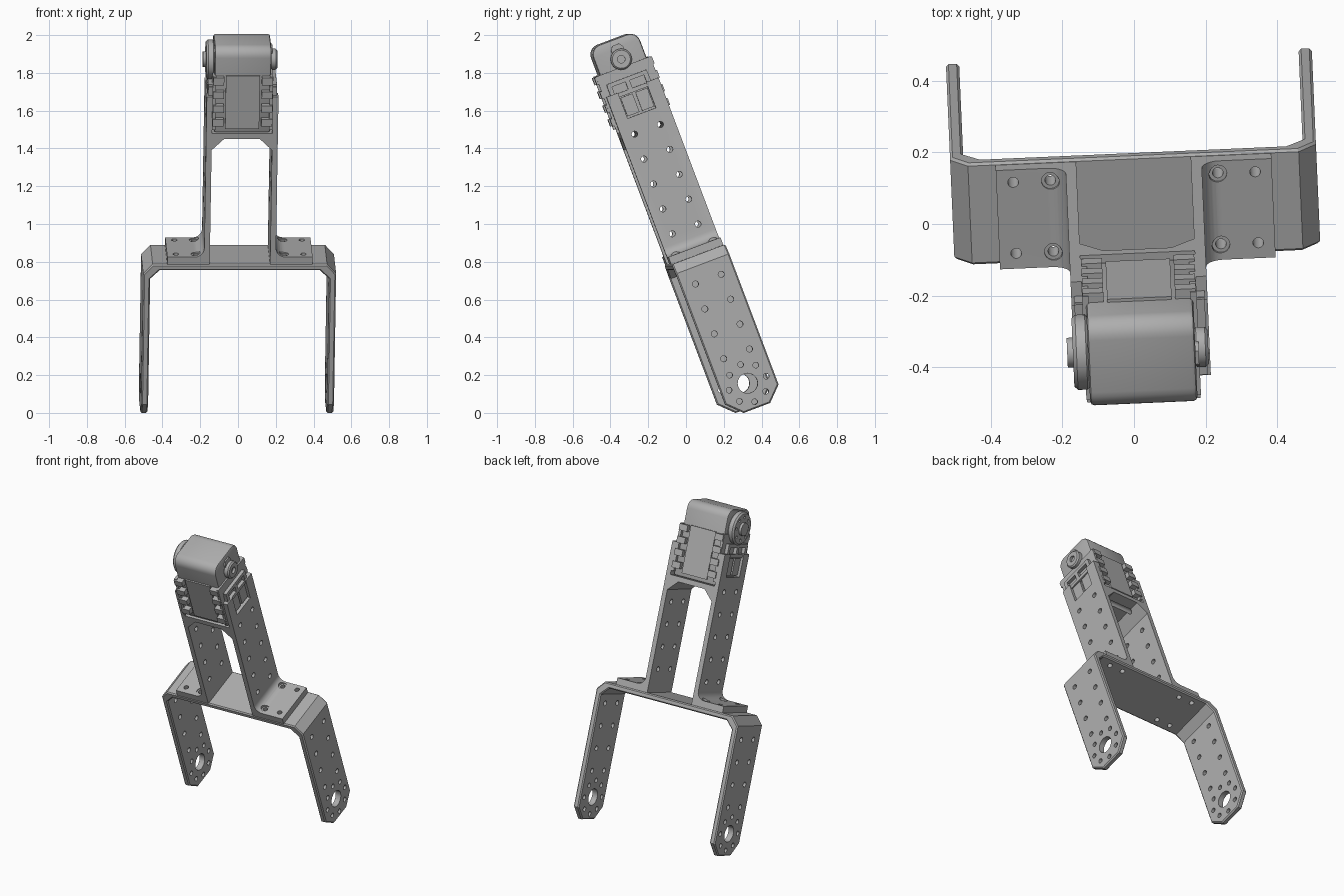
import bpy
import bmesh
from math import radians, sin, cos, pi
from mathutils import Matrix, Vector

old = bpy.data.objects.get("Cube")
if old:
    bpy.data.objects.remove(old, do_unlink=True)

grey = bpy.data.materials.new("plain grey")
grey.use_nodes = True
COLOR = (0.42, 0.42, 0.42, 1)
grey.diffuse_color = COLOR
grey.node_tree.nodes["Principled BSDF"].inputs["Base Color"].default_value = COLOR

parts = []
V0, V1 = -0.165, 0.138      # depth of both brackets
VC = (V0 + V1) / 2
AXIS = (-0.02, 0.94)        # servo shaft (depth, height)


def finish(name, bm, keep=True):
    bmesh.ops.recalc_face_normals(bm, faces=bm.faces)
    mesh = bpy.data.meshes.new(name)
    bm.to_mesh(mesh)
    bm.free()
    mesh.materials.append(grey)
    ob = bpy.data.objects.new(name, mesh)
    bpy.context.scene.collection.objects.link(ob)
    if keep:
        parts.append(ob)
    return ob


def prism(name, pts, axis, lo, hi, keep=True):
    """Extrude a closed outline along x (outline in y, z) or y (outline in x, z)."""
    bm = bmesh.new()
    place = (lambda p, t: (t, p[0], p[1])) if axis == "x" else (lambda p, t: (p[0], t, p[1]))
    face = bm.faces.new([bm.verts.new(place(p, lo)) for p in pts])
    ext = bmesh.ops.extrude_face_region(bm, geom=[face])
    move = Vector(place((0, 0), hi - lo))
    bmesh.ops.translate(bm, vec=move, verts=[g for g in ext["geom"] if isinstance(g, bmesh.types.BMVert)])
    return finish(name, bm, keep)


def box(name, x, y, z, keep=True):
    return prism(name, [(x[0], z[0]), (x[1], z[0]), (x[1], z[1]), (x[0], z[1])], "y", *y, keep)


def cylinders(name, axis, spots, keep=True, sides=20):
    """Each spot is (centre a, centre b, radius, low, high) along axis x or z."""
    bm = bmesh.new()
    for a, b, r, lo, hi in spots:
        mid = (lo + hi) / 2
        m = Matrix.Translation((mid, a, b)) @ Matrix.Rotation(pi / 2, 4, "Y") if axis == "x" \
            else Matrix.Translation((a, b, mid))
        bmesh.ops.create_cone(bm, cap_ends=True, segments=sides, radius1=r, radius2=r,
                              depth=hi - lo, matrix=m)
    return finish(name, bm, keep)


def apply(ob, kind, **settings):
    mod = ob.modifiers.new(kind, kind)
    for key, value in settings.items():
        setattr(mod, key, value)
    bpy.context.view_layer.objects.active = ob
    bpy.ops.object.modifier_apply(modifier=mod.name)


def cut(ob, cutter, operation="DIFFERENCE"):
    apply(ob, "BOOLEAN", object=cutter, operation=operation, solver="EXACT")
    bpy.data.objects.remove(cutter, do_unlink=True)


def bevel(ob, width, segments=1, angle=60):
    apply(ob, "BEVEL", width=width, segments=segments, limit_method="ANGLE", angle_limit=radians(angle))


def mirrored(half):
    return half + [(-x, z) for x, z in reversed(half)]


# Lower fork: a wide bar with two legs
TIP = -1.036
outer = [(0.511, TIP - 0.1), (0.511, -0.22), (0.462, -0.167)]
inner = [(0.425, -0.202), (0.474, -0.25), (0.474, TIP - 0.1)]
outline = mirrored(outer) + [(-x, z) for x, z in reversed(inner)] + inner
fork = prism("lower_fork", outline, "y", V0, V1)
tip_shape = [(V0 - 0.1, 0), (V0 - 0.1, -0.8), (V0, -0.8), (V0, -0.96), (VC - 0.075, TIP), (VC + 0.075, TIP),
             (V1, -0.96), (V1, -0.8), (V1 + 0.1, -0.8), (V1 + 0.1, 0)]
cut(fork, prism("tip_cutter", tip_shape, "x", -0.7, 0.7, False), "INTERSECT")
bevel(fork, 0.01)

HUB = -0.896
leg_holes = [(VC, HUB, 0.053, -0.7, 0.7)]
for row in range(4):
    leg_holes += [(VC + s * 0.073, -0.307 - row * 0.141, 0.016, -0.7, 0.7) for s in (-1, 1)]
for i in range(8):
    a = i * pi / 4
    leg_holes.append((VC + 0.105 * cos(a), HUB + 0.105 * sin(a), 0.015, -0.7, 0.7))
cut(fork, cylinders("leg_drill", "x", leg_holes, False))

# Upper bracket: flanges, filleted arms and a cross plate with gussets
fillet = [(0.24 - 0.05 * sin(i * pi / 12), -0.075 - 0.05 * cos(i * pi / 12)) for i in range(7)]
half = [(0.16, -0.167), (0.385, -0.167), (0.385, -0.125)] + fillet + [(0.19, 0.78), (0.16, 0.78), (0.16, 0.575)]
arch = [(-0.16, 0.48), (-0.095, 0.543), (0.095, 0.543), (0.16, 0.48)]
bracket = prism("upper_bracket", mirrored(half) + arch, "y", V0, V1 - 0.008)
for s in (-1, 1):
    cut(bracket, box("notch_cutter", sorted((s * 0.155, s * 0.3)), (-0.1, 0.06), (0.635, 0.9), False))
arm_holes = [(VC - 0.008 + s * 0.073, -0.02 + row * 0.141, 0.016, -0.5, 0.5)
             for row in range(5) for s in (-1, 1)]
cut(bracket, cylinders("arm_drill", "x", arm_holes, False))
bore = [(s * 0.234, VC + t * 0.106, 0.025, -0.13, -0.04) for s in (-1, 1) for t in (-1, 1)]
cut(bracket, cylinders("counterbore", "z", bore, False))
bar_holes = [(s * x, VC + t * 0.106, 0.015, -0.3, -0.05)
             for x in (0.234, 0.338) for s in (-1, 1) for t in (-1, 1)]
for ob in (bracket, fork):
    cut(ob, cylinders("flange_drill", "z", bar_holes, False))

# Servo body with rounded top
F, B, TOP, R = -0.155, 0.11, 1.052, 0.055
arc = [(cos(i * pi / 12), sin(i * pi / 12)) for i in range(7)]
profile = [(F, 0.575), (B, 0.575)]
profile += [(B - R + R * c, TOP - R + R * s) for c, s in arc]
profile += [(F + R - R * c, TOP - R + R * s) for c, s in reversed(arc)]
body = prism("servo_body", profile, "x", -0.15, 0.15)
bevel(body, 0.012, 2)
box("servo_front_panel", (-0.09, 0.09), (F - 0.009, F + 0.01), (0.6, 0.9))
box("servo_back_panel", (-0.09, 0.09), (B - 0.01, B + 0.009), (0.6, 0.9))

# Mounting clips along the servo edges
for s, side in ((-1, "right"), (1, "left")):
    box(f"{side}_servo_rail", sorted((s * 0.142, s * 0.16)), (-0.178, 0.13), (0.6, 0.9))
    for i in range(4):
        z = 0.642 + i * 0.078
        for face, y in (("front", (-0.188, -0.15)), ("back", (0.105, 0.138))):
            box(f"{side}_{face}_clip", sorted((s * 0.1, s * 0.158)), y, (z - 0.02, z + 0.02))
    # Window frame above each arm
    for z in (0.765, 0.83):
        box(f"{side}_frame_bar", sorted((s * 0.15, s * 0.182)), (-0.14, 0.085), (z - 0.01, z + 0.012))
    for y in (-0.13, -0.03, 0.075):
        box(f"{side}_frame_post", sorted((s * 0.15, s * 0.182)), (y - 0.012, y + 0.012), (0.77, 0.83))
    for y in (-0.062, 0.022):
        box(f"{side}_notch_pad", sorted((s * 0.15, s * 0.176)), (y - 0.034, y + 0.034), (0.645, 0.75))

# Output horn on the right
horn = cylinders("output_horn", "x", [(*AXIS, 0.105, -0.192, -0.145)], sides=40)
bevel(horn, 0.01)
cylinders("horn_hub", "x", [(*AXIS, 0.042, -0.208, -0.185)], sides=24)
screws = [(AXIS[0] + 0.072 * cos(i * pi / 4), AXIS[1] + 0.072 * sin(i * pi / 4), 0.009, -0.21, -0.18)
          for i in range(8)]
cut(horn, cylinders("horn_drill", "x", screws, False, 12))

# Idler boss and its raised strip on the left
c = AXIS[0]
strip = [(c - 0.034, 0.86), (c + 0.034, 0.86), (c + 0.034, 1.0), (c + 0.02, 1.022),
         (c - 0.02, 1.022), (c - 0.034, 1.0)]
prism("idler_strip", strip, "x", 0.145, 0.159)
boss = cylinders("idler_boss", "x", [(*AXIS, 0.056, 0.145, 0.186)], sides=28)
bevel(boss, 0.008)
cut(boss, cylinders("idler_drill", "x", [(*AXIS, 0.02, 0.17, 0.25)], False))

# Lean the whole assembly forward and turn it slightly
pose = (Matrix.Translation((0, 0, 1)) @ Matrix.Rotation(radians(2.5), 4, "Z")
        @ Matrix.Rotation(radians(20.7), 4, "X") @ Matrix.Translation((0.006, 0, 0)))
bpy.ops.object.select_all(action="DESELECT")
for ob in parts:
    ob.matrix_world = pose
    ob.select_set(True)
bpy.context.view_layer.objects.active = body
bpy.ops.object.shade_smooth_by_angle(angle=radians(30))
